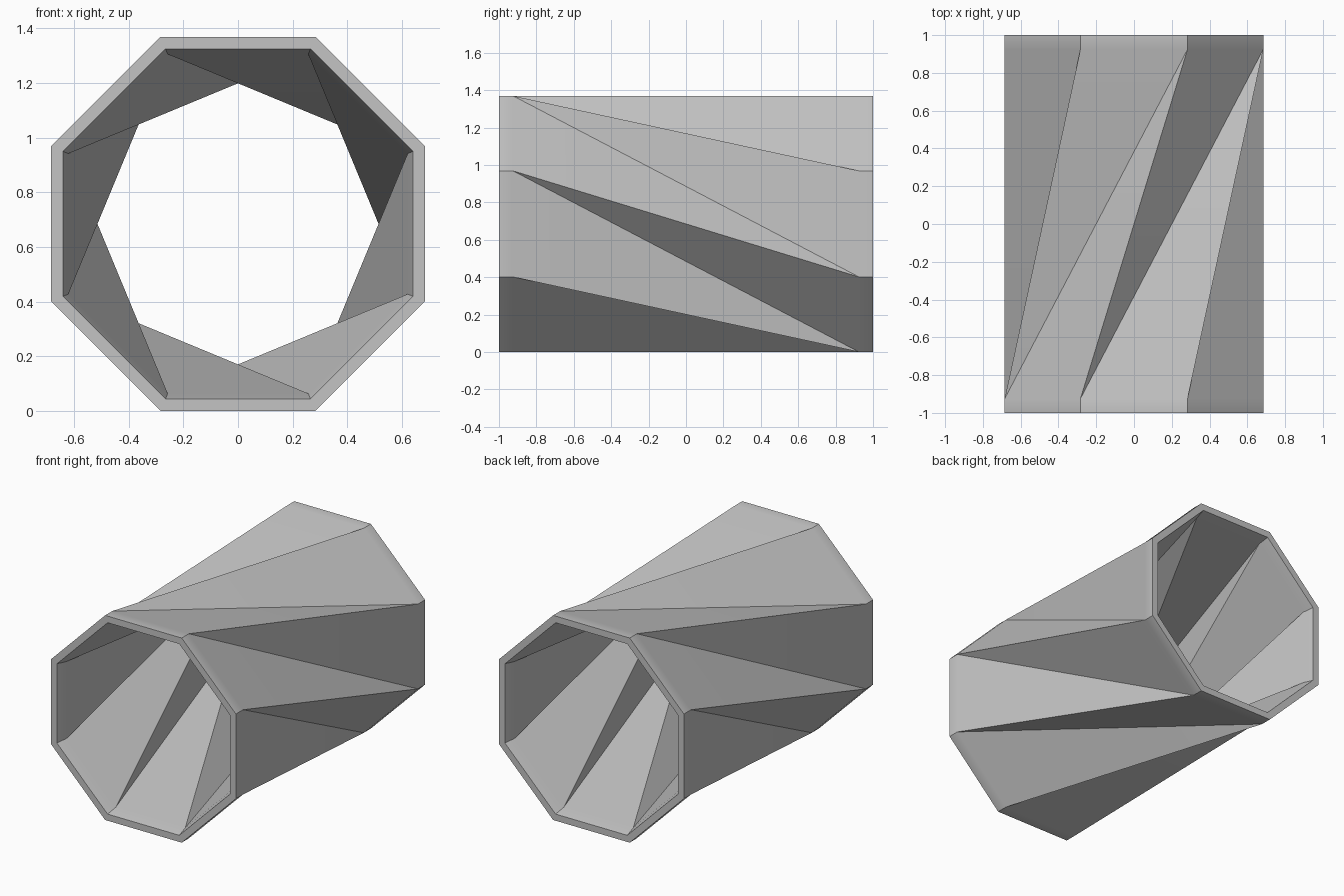
import bpy
import bmesh
from math import cos, sin, radians

cube = bpy.data.objects.get("Cube")
if cube:
    bpy.data.objects.remove(cube, do_unlink=True)

SIDES = 8
CENTRE_Z = 0.685
OUTER = 0.741      # corner radius of the outer shell
INNER_RIM = 0.693  # corner radius of the opening
INNER_NECK = 0.672 # inner corners where the twist begins
END, NECK = 1.0, 0.925

grey = bpy.data.materials.new("plain grey")
grey.use_nodes = True
grey.diffuse_color = (0.55, 0.55, 0.55, 1)
grey.node_tree.nodes["Principled BSDF"].inputs["Base Color"].default_value = grey.diffuse_color

bm = bmesh.new()


def ring(radius, y):
    """Octagon of vertices, running clockwise as seen from the front."""
    angles = [radians(22.5 - 360 / SIDES * i) for i in range(SIDES)]
    return [bm.verts.new((radius * cos(a), y, CENTRE_Z + radius * sin(a))) for a in angles]


def straight(a, b):
    """Plain band of quads between two rings."""
    for i in range(SIDES):
        j = (i + 1) % SIDES
        bm.faces.new((a[i], a[j], b[j], b[i]))


def twisted(front, back):
    """Folded triangles, each front corner reaching one and two corners round."""
    for i in range(SIDES):
        j, k = (i + 1) % SIDES, (i + 2) % SIDES
        bm.faces.new((front[i], front[j], back[k]))
        bm.faces.new((front[i], back[k], back[j]))


# Outer and inner shells, each listed from front to back
outer = [ring(OUTER, y) for y in (-END, -NECK, NECK, END)]
inner = [ring(r, y) for r, y in ((INNER_RIM, -END), (INNER_NECK, -NECK),
                                 (INNER_NECK, NECK), (INNER_RIM, END))]
for shell in (outer, inner):
    straight(shell[0], shell[1])
    twisted(shell[1], shell[2])
    straight(shell[2], shell[3])

# Flat rims join the shells at both ends
straight(outer[0], inner[0])
straight(outer[3], inner[3])
bmesh.ops.recalc_face_normals(bm, faces=bm.faces[:])

mesh = bpy.data.meshes.new("twisted_tube")
bm.to_mesh(mesh)
bm.free()
mesh.materials.append(grey)
tube = bpy.data.objects.new("twisted_tube", mesh)
bpy.context.collection.objects.link(tube)

# Soft transition beside the rims, crisp folds elsewhere
bpy.ops.object.select_all(action="DESELECT")
tube.select_set(True)
bpy.context.view_layer.objects.active = tube
bpy.ops.object.shade_smooth_by_angle(angle=radians(25))
weighted = tube.modifiers.new("weighted_normals", "WEIGHTED_NORMAL")
weighted.keep_sharp = True
